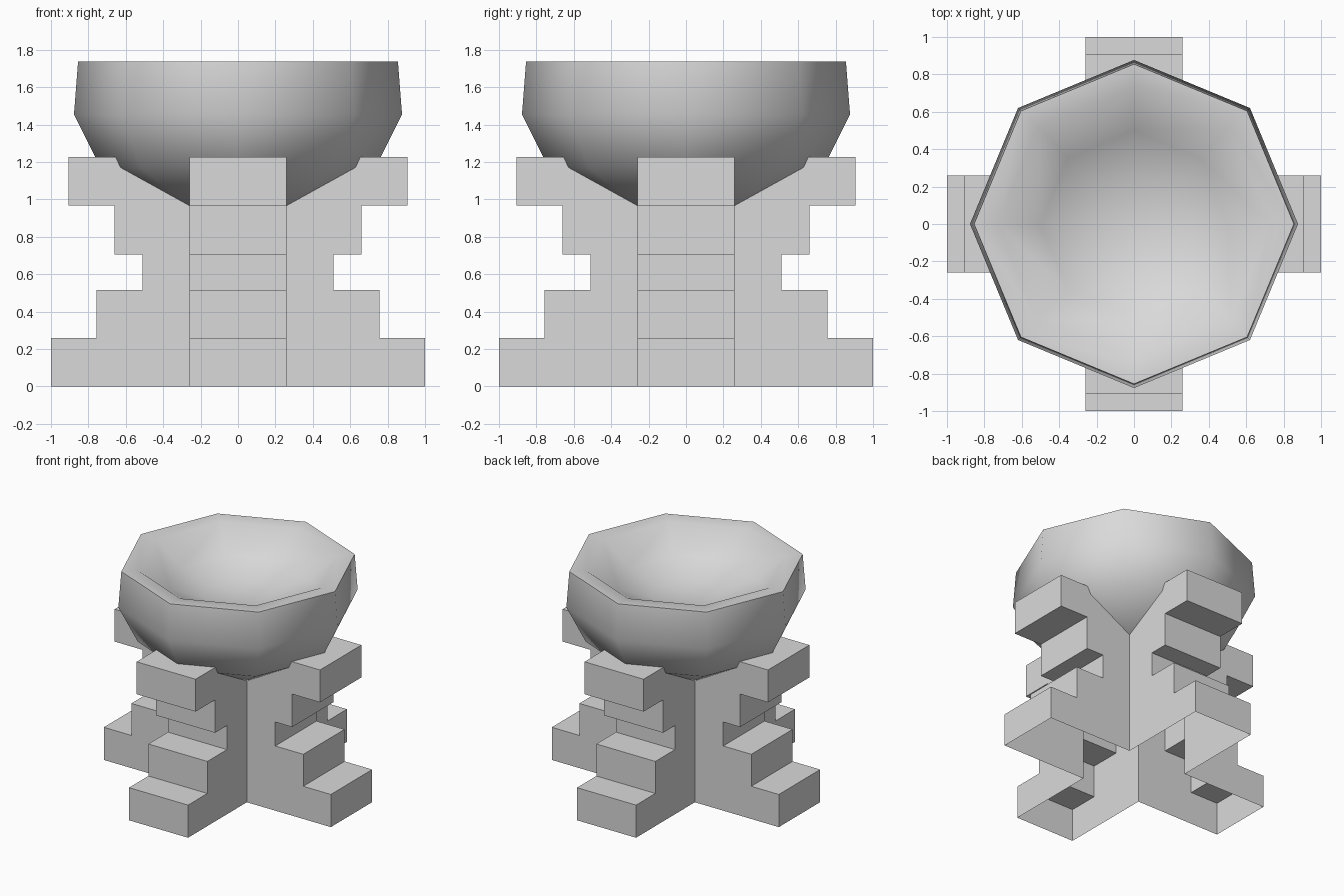
import bpy
import bmesh
from math import cos, sin, pi, radians
from mathutils import Matrix, Vector

cube = bpy.data.objects.get("Cube")
if cube:
    bpy.data.objects.remove(cube, do_unlink=True)

# Single stone colour
COLOR = (0.7, 0.7, 0.7, 1.0)
stone = bpy.data.materials.new("pale_stone")
stone.use_nodes = True
stone.diffuse_color = COLOR
stone.node_tree.nodes["Principled BSDF"].inputs["Base Color"].default_value = COLOR


def make_object(name, bm):
    mesh = bpy.data.meshes.new(name)
    bm.to_mesh(mesh)
    bm.free()
    mesh.materials.append(stone)
    obj = bpy.data.objects.new(name, mesh)
    bpy.context.collection.objects.link(obj)
    return obj


# Stepped cross pedestal: hollow shell, open underneath
HALF = 0.26
TOP = 1.226
STEPS = [(1.0, 0.0, 0.26), (0.757, 0.26, 0.515), (0.51, 0.515, 0.706),
         (0.66, 0.706, 0.968), (0.905, 0.968, TOP)]
outline = [(HALF, 0.0)]
for reach, low, high in STEPS:
    outline += [(reach, low), (reach, high)]
outline.append((HALF, TOP))

bm = bmesh.new()
for quarter in range(4):
    turn = Matrix.Rotation(quarter * pi / 2, 3, 'Z')
    left = [bm.verts.new(turn @ Vector((x, HALF, z))) for x, z in outline]
    right = [bm.verts.new(turn @ Vector((x, -HALF, z))) for x, z in outline]
    bm.faces.new(reversed(left))
    bm.faces.new(right)
    # Risers and treads, leaving out the underside
    for i in range(1, len(outline) - 1):
        bm.faces.new((right[i], left[i], left[i + 1], right[i + 1]))
bm.faces.new([bm.verts.new((x * HALF, y * HALF, TOP))
              for x, y in ((-1, -1), (1, -1), (1, 1), (-1, 1))])
bmesh.ops.remove_doubles(bm, verts=bm.verts, dist=0.0001)
make_object("stepped_pedestal", bm)

# Eight-sided bowl, from the outer bottom over the lip to the shallow floor
SIDES = 8
PROFILE = [(0.368, 0.967), (0.735, 1.17), (0.877, 1.455), (0.855, 1.738),
           (0.73, 1.733), (0.5, 1.57), (0.25, 1.48)]
bm = bmesh.new()
rings = [[bm.verts.new((r * cos(2 * pi * i / SIDES), r * sin(2 * pi * i / SIDES), z))
          for i in range(SIDES)] for r, z in PROFILE]
for low, high in zip(rings, rings[1:]):
    for i in range(SIDES):
        j = (i + 1) % SIDES
        bm.faces.new((low[i], low[j], high[j], high[i]))
base = bm.verts.new((0, 0, 0.92))
floor = bm.verts.new((0, 0, 1.46))
for i in range(SIDES):
    j = (i + 1) % SIDES
    bm.faces.new((base, rings[0][j], rings[0][i]))
    bm.faces.new((floor, rings[-1][i], rings[-1][j]))
bowl = make_object("bowl", bm)

bpy.ops.object.select_all(action='DESELECT')
bowl.select_set(True)
bpy.context.view_layer.objects.active = bowl
bpy.ops.object.shade_smooth_by_angle(angle=radians(60))
